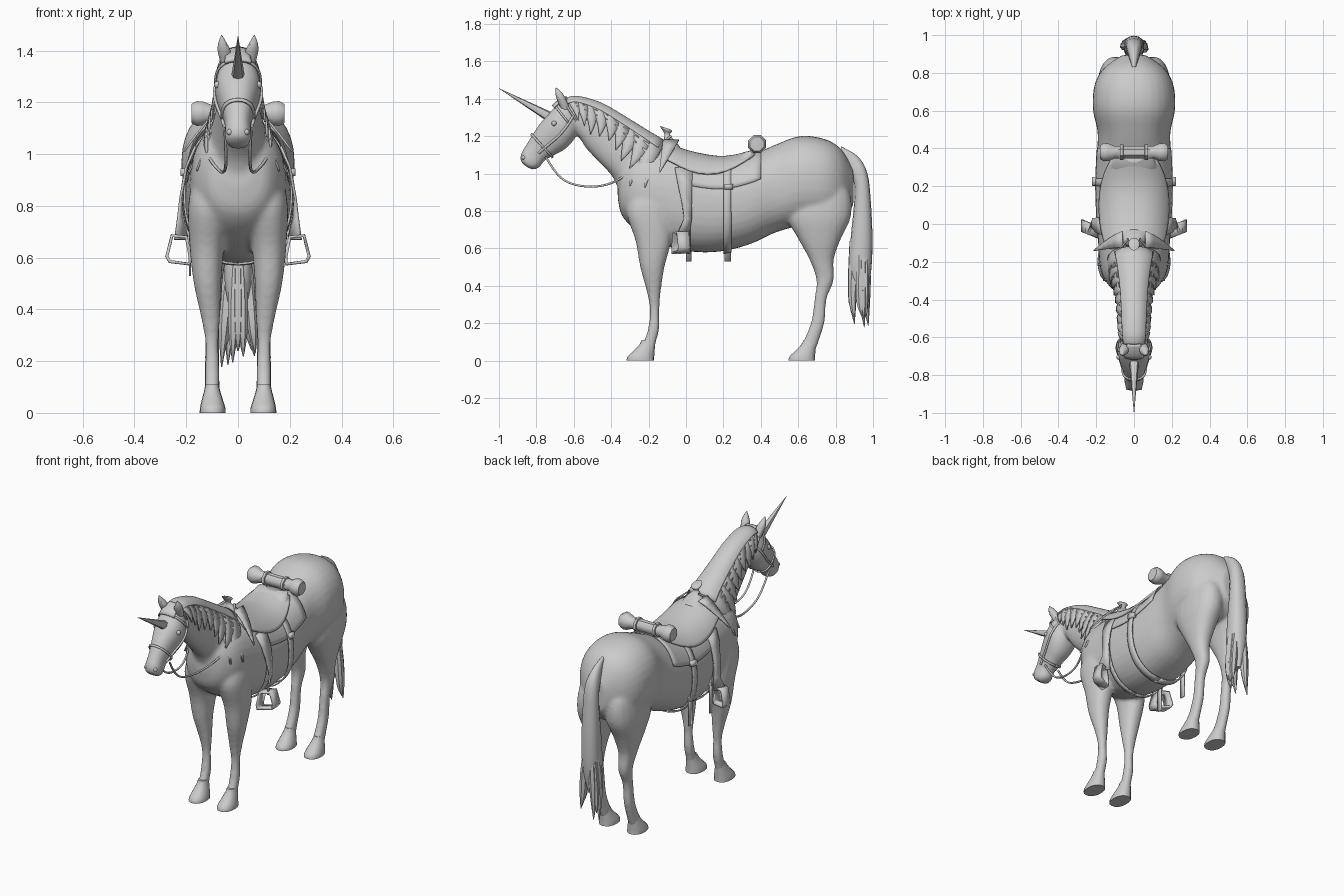
import bpy, bmesh, math, random
from mathutils import Vector

random.seed(4)
start_cube = bpy.data.objects.get("Cube")
if start_cube:
    bpy.data.objects.remove(start_cube, do_unlink=True)

grey = bpy.data.materials.new("pale grey")
grey.use_nodes = True
grey.diffuse_color = (0.6, 0.6, 0.6, 1)
grey.node_tree.nodes["Principled BSDF"].inputs["Base Color"].default_value = grey.diffuse_color


# ---------- helpers: a ring is (y, z of one edge, y, z of opposite edge, half width, x) ----------
def ring_at(rings, t):
    """Smoothly interpolated ring at parameter t."""
    last = len(rings) - 1
    t = min(max(t, 0), last)
    i = min(int(t), last - 1)
    f = t - i
    before, a, b, after = (rings[min(max(k, 0), last)] for k in range(i - 1, i + 3))
    result = []
    for p, q, r, s in zip(before, a, b, after):
        result.append(q + f * (r - p) / 2 + f * f * (p - 2.5 * q + 2 * r - s / 2)
                      + f ** 3 * (1.5 * (q - r) + (s - p) / 2))
    return result


def power(value, exponent=0.88):
    return math.copysign(abs(value) ** exponent, value)


def ring_point(ring, angle, offset=0.0):
    """Point on the rounded section, angle zero being the first edge."""
    first, second = Vector((0, ring[0], ring[1])), Vector((0, ring[2], ring[3]))
    half = (first - second) / 2
    point = (first + second) / 2
    point += half.normalized() * (half.length + offset) * power(math.cos(angle))
    point.x = (ring[5] if len(ring) > 5 else 0) + (abs(ring[4]) + offset) * power(math.sin(angle))
    return point


def add_object(name, bm, thickness=0.0, smooth=True):
    bmesh.ops.recalc_face_normals(bm, faces=bm.faces)
    mesh = bpy.data.meshes.new(name)
    bm.to_mesh(mesh)
    bm.free()
    ob = bpy.data.objects.new(name, mesh)
    bpy.context.collection.objects.link(ob)
    mesh.materials.append(grey)
    if smooth:
        bpy.ops.object.select_all(action="DESELECT")
        ob.select_set(True)
        bpy.context.view_layer.objects.active = ob
        bpy.ops.object.shade_smooth_by_angle(angle=math.radians(45))
    if thickness:
        shell = ob.modifiers.new("Thickness", "SOLIDIFY")
        shell.thickness = thickness
        shell.offset = 0
    return ob


def add_grid(bm, rows, closed=False, capped=False):
    verts = [[bm.verts.new(p) for p in row] for row in rows]
    count = len(rows[0])
    for low, high in zip(verts, verts[1:]):
        for j in range(count if closed else count - 1):
            k = (j + 1) % count
            bm.faces.new((low[j], low[k], high[k], high[j]))
    if capped:
        bm.faces.new(verts[0])
        bm.faces.new(verts[-1])


def sheet(name, rows, thickness=0.008, closed=False):
    bm = bmesh.new()
    add_grid(bm, rows, closed)
    return add_object(name, bm, thickness)


def add_loft(bm, rings, side=1, sides=20, steps=4):
    rows = []
    for i in range((len(rings) - 1) * steps + 1):
        ring = ring_at(rings, i / steps)
        points = [ring_point(ring, math.tau * j / sides) for j in range(sides)]
        rows.append([Vector((p.x * side, p.y, p.z)) for p in points])
    add_grid(bm, rows, closed=True, capped=True)


def loft(name, rings, side=1, sides=14, steps=4):
    bm = bmesh.new()
    add_loft(bm, rings, side, sides, steps)
    return add_object(name, bm)


def patch(name, rings, t_range, spread, offset, thickness=0.008, rows=10, cols=24, taper=0.0):
    """Fitted strip on a lofted surface; spread is the angle to each side."""
    low, high = t_range
    grid = []
    for i in range(rows + 1):
        ring = ring_at(rings, low + (high - low) * i / rows)
        reach = spread * (1 - taper * abs(2 * i / rows - 0.8) ** 2)
        grid.append([ring_point(ring, reach * (2 * j / cols - 1), offset) for j in range(cols + 1)])
    return sheet(name, grid, thickness)


def cord(name, points, radius=0.006):
    curve = bpy.data.curves.new(name, "CURVE")
    curve.dimensions = "3D"
    curve.bevel_depth = radius
    curve.bevel_resolution = 1
    curve.resolution_u = 5
    spline = curve.splines.new("NURBS")
    spline.points.add(len(points) - 1)
    for target, point in zip(spline.points, points):
        target.co = (*point, 1)
    spline.use_endpoint_u = True
    spline.order_u = 3
    curve.materials.append(grey)
    bpy.context.collection.objects.link(bpy.data.objects.new(name, curve))


# ---------- body sections ----------
torso_profile = [(-.365, .98, .87, .05), (-.34, 1.06, .77, .12), (-.25, 1.12, .685, .175),
                 (-.1, 1.13, .61, .19), (.05, 1.09, .58, .2), (.2, 1.07, .585, .205),
                 (.35, 1.1, .625, .2), (.48, 1.155, .685, .192), (.61, 1.2, .72, .218),
                 (.74, 1.185, .73, .208), (.83, 1.13, .75, .155), (.895, 1.02, .83, .06)]
torso = [(y, top, y, bottom, width) for y, top, bottom, width in torso_profile]
neck = [(-.08, 1.13, -.33, .82, .135), (-.2, 1.2, -.385, .97, .102), (-.33, 1.28, -.46, 1.055, .08),
        (-.46, 1.355, -.53, 1.13, .069), (-.58, 1.39, -.58, 1.2, .062), (-.64, 1.38, -.63, 1.2, .053)]
head = [(-.63, 1.4, -.57, 1.28, .05), (-.68, 1.375, -.575, 1.23, .076), (-.73, 1.325, -.6, 1.18, .089),
        (-.77, 1.28, -.64, 1.135, .08), (-.81, 1.225, -.7, 1.1, .063), (-.85, 1.16, -.755, 1.07, .05),
        (-.88, 1.11, -.78, 1.035, .051), (-.885, 1.07, -.8, 1.025, .046), (-.86, 1.04, -.82, 1.02, .03)]
front_leg = [(-.28, .92, -.08, .92, .07, .1), (-.32, .8, -.08, .8, .083, .11), (-.27, .64, -.08, .64, .067, .12),
             (-.245, .5, -.115, .5, .053, .118), (-.21, .37, -.135, .37, .037, .106),
             (-.193, .27, -.143, .27, .025, .101), (-.203, .17, -.143, .17, .028, .1),
             (-.228, .1, -.16, .1, .028, .1), (-.262, .05, -.172, .05, .034, .1)]
hind_leg = [(.62, 1.0, .8, 1.0, .06, .1), (.57, .9, .875, .9, .085, .098), (.54, .77, .882, .77, .095, .1),
            (.6, .65, .828, .65, .073, .105), (.66, .54, .79, .54, .049, .105), (.697, .43, .79, .43, .036, .1),
            (.687, .33, .752, .33, .028, .1), (.67, .21, .742, .21, .028, .1),
            (.63, .11, .712, .11, .029, .1), (.6, .05, .69, .05, .034, .1)]

# seamless body
bm = bmesh.new()
for part in (torso, neck, head):
    add_loft(bm, part, sides=32)
for side in (1, -1):
    add_loft(bm, front_leg, side)
    add_loft(bm, hind_leg, side)
body = add_object("body", bm, smooth=False)
fuse = body.modifiers.new("Fuse", "REMESH")
fuse.mode = "VOXEL"
fuse.voxel_size = 0.011
fuse.use_smooth_shade = True
relax = body.modifiers.new("Relax", "SMOOTH")
relax.factor = 0.5
relax.iterations = 6

# hooves, ears, eyes and nostrils
ear = [(-.66, 1.33, -.615, 1.33, .016, .046), (-.69, 1.395, -.64, 1.395, .026, .053),
       (-.698, 1.43, -.66, 1.428, .017, .06), (-.696, 1.46, -.692, 1.459, .002, .063)]
for side, label in ((1, "left"), (-1, "right")):
    for place, toe, heel in (("front", -.317, -.17), ("hind", .548, .69)):
        hoof = [(toe, 0, heel, 0, .05, .098), (toe + .004, .02, heel, .02, .049, .098),
                (toe + .035, .05, heel + .002, .05, .041, .099), (toe + .068, .085, heel + .005, .085, .031, .1),
                (toe + .08, .11, heel + .008, .11, .026, .1)]
        loft(f"{label}_{place}_hoof", hoof, side, sides=16, steps=2)
    loft(f"{label}_ear", ear, side, sides=10)
    for name, spot, size in (("eye", (.079, -.705, 1.268), .014), ("nostril", (.032, -.868, 1.085), .012)):
        bm = bmesh.new()
        bmesh.ops.create_uvsphere(bm, u_segments=12, v_segments=8, radius=size)
        bmesh.ops.translate(bm, vec=(spot[0] * side, spot[1], spot[2]), verts=bm.verts)
        add_object(f"{label}_{name}", bm)

# forehead horn
loft("forehead_horn", [(-.69, 1.315, -.717, 1.262, .028), (-1, 1.456, -1, 1.454, .001)], sides=8, steps=1)

# mane: crest cap, forelock and hanging locks
patch("mane_crest", neck, (0.5, 4.9), 0.75, 0.018, 0.014, rows=16)
patch("forelock", head, (0.1, 1.5), 0.5, 0.012, 0.012, rows=5, cols=8)
for side, label in ((1, "left"), (-1, "right")):
    for i in range(9):
        root = 0.95 + i * 0.45
        reach = random.uniform(1.7, 2.1) - 0.06 * i
        rows = []
        for k in range(8):
            f = k / 7
            width = 0.36 * (1 - f ** 3) + 0.01
            angle = 0.1 + reach * f
            rows.append([ring_point(ring_at(neck, root - 0.6 * f + s * width), angle, 0.012 + 0.008 * f)
                         for s in (-1, 0, 1)])
        sheet(f"{label}_mane_lock", [[Vector((p.x * side, p.y, p.z)) for p in r] for r in rows], 0.008)
    # long locks falling over the shoulder
    for y, x, tip in ((-.3, .1, .95), (-.22, .13, .93), (-.14, .15, 1.0)):
        rows = []
        for k in range(6):
            f = k / 5
            half = 0.04 * (1 - f) + 0.003
            rows.append([Vector((side * (0.06 + x * f ** 0.8), y + 0.06 * (1 - f) + s * half,
                                 1.2 - 0.15 * abs(y) + (tip - 1.17) * f)) for s in (-1, 1)])
        sheet(f"{label}_shoulder_lock", rows, 0.008)

# tail and its loose ends
tail = [(.83, 1.145, .83, 1.1, .01), (.92, 1.09, .87, 1.01, .03), (.97, 1.0, .9, .94, .042),
        (.988, .85, .898, .83, .048), (.997, .65, .88, .65, .054), (.99, .48, .87, .48, .05),
        (.965, .34, .9, .34, .015)]
loft("tail", tail)
for i in range(9):
    x = 0.058 * math.cos(i * 0.7 * math.pi)
    y = 0.93 + 0.042 * math.sin(i * 0.7 * math.pi)
    end = random.uniform(0.17, 0.25)
    strand = [(y + .015, .64, y - .015, .64, .014, x * 0.5), (y + .024, .45, y - .024, .45, .024, x * 0.8),
              (y + .02, .31, y - .02, .31, .019, x), (y + .012, end, y + .009, end, .002, x * 1.15)]
    loft("tail_strand", strand, sides=7, steps=3)


# ---------- tack ----------
def torso_t(y):
    samples = [k / 40 for k in range(40 * (len(torso) - 1) + 1)]
    return min(samples, key=lambda t: abs(ring_at(torso, t)[0] - y))


def span(low, high):
    return torso_t(low), torso_t(high)


patch("saddle_blanket", torso, span(-.04, .4), 1.25, 0.007, 0.006)
patch("saddle_seat", torso, span(-.13, .36), 0.95, 0.018, 0.012, taper=0.35)
patch("front_girth", torso, span(-.005, .025), math.pi, 0.01, cols=40, rows=2)
patch("rear_girth", torso, span(.2, .24), math.pi, 0.012, cols=40, rows=2)
loft("saddle_pommel", [(-.13, 1.12, .0, 1.1, .09), (-.12, 1.175, -.05, 1.165, .05),
                       (-.115, 1.21, -.085, 1.205, .016), (-.135, 1.245, -.075, 1.225, .03),
                       (-.14, 1.255, -.08, 1.235, .024)])
loft("saddle_cantle", [(.22, 1.06, .39, 1.08, .13), (.31, 1.115, .38, 1.125, .1)], steps=2)

# bedroll behind the seat, turned around the x axis
half_roll = [(.18, .001), (.179, .04), (.16, .052), (.135, .05), (.1, .035), (.075, .035),
             (.073, .044), (.057, .044), (.055, .036)]
profile = half_roll + [(-x, r) for x, r in reversed(half_roll)]
roll = [[Vector((x, .38 + r * math.cos(a), 1.157 + r * math.sin(a)))
         for a in (math.tau * (j + 0.5) / 8 for j in range(8))] for x, r in profile]
sheet("bedroll", roll, 0, closed=True)

for side, label in ((1, "left"), (-1, "right")):
    # fender and stirrup
    fender = [(1.03, -.06, .035, .165, .165), (.95, -.045, .033, .2, .2), (.83, -.02, .03, .222, .218),
              (.76, -.01, .03, .23, .215), (.67, -.05, .015, .243, .195)]
    sheet(f"{label}_fender", [[Vector((outer * side, front, z)), Vector((inner * side, back, z))]
                              for z, front, back, outer, inner in fender], 0.01)
    outline = [(.2, .68), (.255, .685), (.275, .605), (.264, .585), (.188, .575), (.184, .6)]
    sheet(f"{label}_stirrup", [[Vector((x * side, y + (x - .23) * 0.4, z)) for x, z in outline]
                               for y in (-.06, .005)], 0.013, closed=True)
    # girth buckle
    sheet(f"{label}_buckle", [[Vector((x * side, y, .93)) for x in (.19, .222)] for y in (.205, .25)], 0.03)
    # reins and cheek straps
    reins = [(.05, -.75, 1.09), (.045, -.69, .98), (.05, -.58, .93), (.07, -.43, .93),
             (.125, -.3, 1.0), (.125, -.18, 1.12), (.03, -.08, 1.2)]
    cord(f"{label}_rein", [(x * side, y, z) for x, y, z in reins])
    cheek = [ring_point(ring_at(head, 0.4 + k * 0.5), side * 1.75, 0.004) for k in range(10)]
    cord(f"{label}_cheek_strap", cheek, 0.007)

# strap ends hanging on one side
for y, width in ((0.0, .03), (.205, .035)):
    sheet("hanging_strap", [[Vector((-.185, y + s, z)) for s in (0, width)] for z in (.76, .53)])

# bridle bands
for name, t, spread in (("noseband", 4.3, math.pi), ("throat_strap", 0.55, math.pi), ("browband", 1.35, 1.7)):
    patch(name, head, (t - .08, t + .08), spread, 0.005, rows=2)
